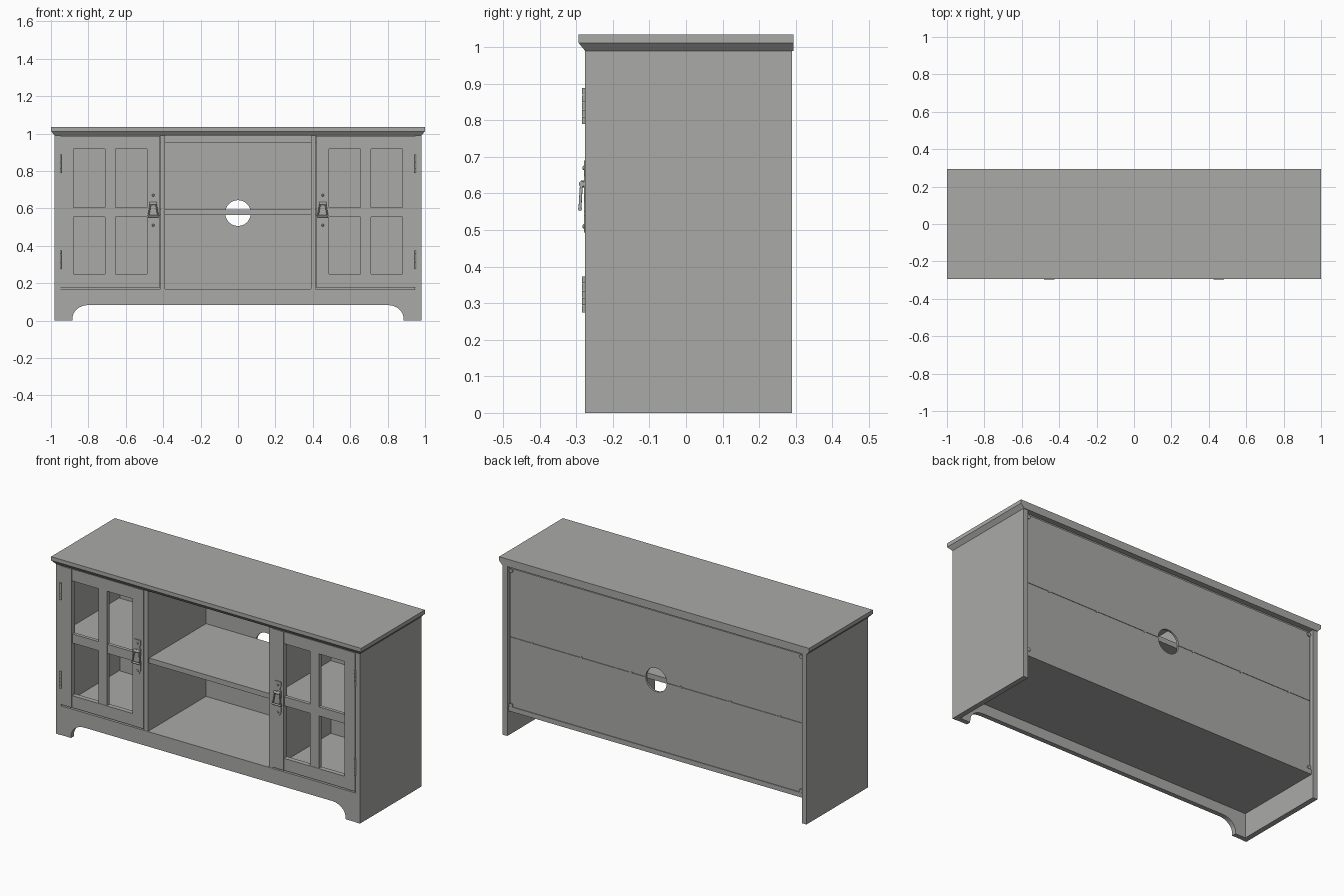
import bpy, bmesh, math
from mathutils import Vector

if "Cube" in bpy.data.objects:
    bpy.data.objects.remove(bpy.data.objects["Cube"])

grey = bpy.data.materials.new("plain grey")
grey.diffuse_color = (0.4, 0.4, 0.39, 1)
grey.use_nodes = True
grey.node_tree.nodes["Principled BSDF"].inputs["Base Color"].default_value = grey.diffuse_color


def finish(name, bm, smooth=False):
    bmesh.ops.recalc_face_normals(bm, faces=bm.faces)
    me = bpy.data.meshes.new(name)
    bm.to_mesh(me)
    bm.free()
    me.materials.append(grey)
    ob = bpy.data.objects.new(name, me)
    bpy.context.collection.objects.link(ob)
    if smooth:
        bpy.ops.object.select_all(action='DESELECT')
        ob.select_set(True)
        bpy.context.view_layer.objects.active = ob
        bpy.ops.object.shade_smooth_by_angle(angle=math.radians(40))
    return ob


def box(name, x0, x1, y0, y1, z0, z1):
    return prism(name, [(x0, z0), (x1, z0), (x1, z1), (x0, z1)], y0, y1)


def prism(name, pts, y0, y1):
    """Extrude an x-z outline from y0 to y1."""
    bm = bmesh.new()
    f = bm.faces.new([bm.verts.new((x, y0, z)) for x, z in pts])
    ext = bmesh.ops.extrude_face_region(bm, geom=[f])
    vs = [v for v in ext["geom"] if isinstance(v, bmesh.types.BMVert)]
    bmesh.ops.translate(bm, verts=vs, vec=(0, y1 - y0, 0))
    return finish(name, bm)


def rod(name, a, b, r, r2=None, n=12):
    a, b = Vector(a), Vector(b)
    bm = bmesh.new()
    bmesh.ops.create_cone(bm, cap_ends=True, segments=n, radius1=r,
                          radius2=r if r2 is None else r2, depth=(b - a).length)
    q = Vector((0, 0, 1)).rotation_difference(b - a)
    for v in bm.verts:
        v.co = q @ v.co + (a + b) / 2
    return finish(name, bm, True)


# Top slab: chamfered underneath on front and sides, straight at the back
bm = bmesh.new()
rings = []
for hx, yf, z in ((0.98, -0.276, 0.99), (1, -0.294, 1.012), (1, -0.294, 1.034)):
    rings.append([bm.verts.new(p) for p in
                  ((-hx, yf, z), (hx, yf, z), (hx, 0.294, z), (-hx, 0.294, z))])
for lo, hi in zip(rings, rings[1:]):
    for i in range(4):
        j = (i + 1) % 4
        bm.faces.new((lo[i], lo[j], hi[j], hi[i]))
bm.faces.new(rings[0])
bm.faces.new(rings[-1])
finish("top_slab", bm)

# Bottom panel and centre shelf
box("bottom_panel", -0.95, 0.95, -0.27, 0.278, 0.142, 0.17)
box("centre_shelf", -0.39, 0.39, -0.262, 0.262, 0.564, 0.594)

# Apron with rounded bracket feet
arc = [(0.80 + 0.085 * math.cos(t), 0.012 + 0.071 * math.sin(t))
       for t in [i * math.pi / 16 for i in range(9)]]
right = [(0.95, 0.17), (0.95, 0), (0.885, 0)] + arc
prism("front_apron", right + [(-x, z) for x, z in reversed(right)], -0.274, -0.247)

# Back boards, two halves that share the round cable hole
R, ZC = 0.068, 0.575
half = [(R * math.cos(i * math.pi / 16), R * math.sin(i * math.pi / 16)) for i in range(17)]
for name, s, zend in (("upper_back_board", 1, 0.975), ("lower_back_board", -1, 0.155)):
    zs = ZC + 0.001 * s
    prism(name, [(x, zs + s * z) for x, z in half]
          + [(-0.945, zs), (-0.945, zend), (0.945, zend), (0.945, zs)], 0.262, 0.274)
box("back_top_rail", -0.95, 0.95, 0.245, 0.262, 0.95, 0.99)

# Small fasteners on the back boards
for x in (-0.8, -0.48, -0.16, 0.16, 0.48, 0.8):
    rod("seam_fastener", (x, 0.272, ZC), (x, 0.277, ZC), 0.007)
for x in (-0.935, 0.935):
    for z in (0.18, 0.962):
        rod("corner_fastener", (x, 0.272, z), (x, 0.28, z), 0.011)

for s, side in ((-1, "left"), (1, "right")):
    def sbox(name, x0, x1, *rest):
        a, b = sorted((s * x0, s * x1))
        return box(side + "_" + name, a, b, *rest)

    # Carcass
    sbox("side_panel", 0.95, 0.98, -0.276, 0.29, 0, 0.99)
    sbox("divider", 0.39, 0.415, -0.272, 0.262, 0.17, 0.99)
    sbox("shelf", 0.415, 0.95, -0.235, 0.262, 0.564, 0.594)

    # Door frame and crossed glazing bars
    sbox("door_outer_stile", 0.88, 0.948, -0.275, -0.245, 0.178, 0.986)
    sbox("door_inner_stile", 0.417, 0.487, -0.275, -0.245, 0.178, 0.986)
    sbox("door_top_rail", 0.487, 0.88, -0.273, -0.245, 0.917, 0.986)
    sbox("door_bottom_rail", 0.487, 0.88, -0.273, -0.245, 0.178, 0.248)
    sbox("door_upright_bar", 0.655, 0.711, -0.271, -0.247, 0.248, 0.917)
    sbox("door_cross_bar", 0.487, 0.88, -0.269, -0.249, 0.553, 0.606)

    # Hinges made of five knuckles
    for z0 in (0.275, 0.79):
        for k in range(5):
            rod(side + "_hinge_knuckle", (s * 0.95, -0.279, z0 + k * 0.02),
                (s * 0.95, -0.279, z0 + k * 0.02 + 0.0185), 0.0055)

    # Drop pull: shaped back plate, screws, pivot and hanging loop
    c = s * 0.453
    edge = [(0.02, 0.69), (0.02, 0.665), (0.012, 0.648), (0.02, 0.635), (0.02, 0.60),
            (0.01, 0.575), (0.01, 0.55), (0.02, 0.54), (0.02, 0.515), (0.01, 0.493)]
    prism(side + "_pull_plate", [(c + x, z) for x, z in edge]
          + [(c - x, z) for x, z in reversed(edge)], -0.279, -0.274)
    for z in (0.67, 0.51):
        rod(side + "_pull_screw", (c, -0.278, z), (c, -0.283, z), 0.007, 0.004)
    rod(side + "_pull_pivot", (c - 0.02, -0.285, 0.626), (c + 0.02, -0.285, 0.626), 0.008)
    rod(side + "_pull_post", (c, -0.276, 0.626), (c, -0.287, 0.626), 0.01)
    for d in (-1, 1):
        rod(side + "_pull_arm", (c + d * 0.014, -0.286, 0.626),
            (c + d * 0.026, -0.290, 0.560), 0.004)
    rod(side + "_pull_bar", (c - 0.029, -0.290, 0.558), (c + 0.029, -0.290, 0.558), 0.0055)
